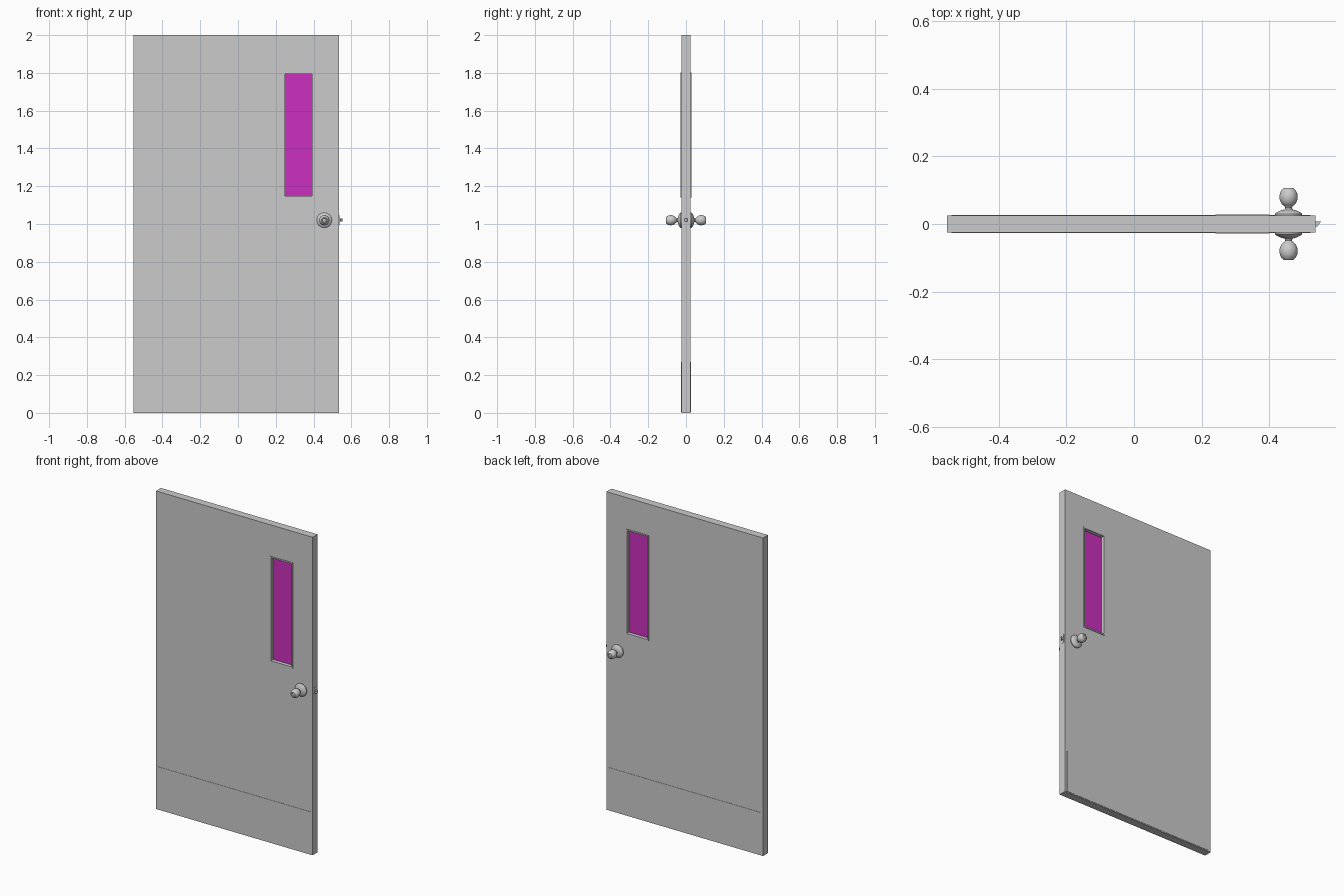
import bpy, bmesh, math
from mathutils import Matrix

if "Cube" in bpy.data.objects:
    bpy.data.objects.remove(bpy.data.objects["Cube"])

X0, X1 = -0.553, 0.536          # slab sides
HT = 0.0245                     # slab half thickness
FX0, FX1, FZ0, FZ1 = 0.241, 0.400, 1.14, 1.803   # window frame outside
RIM = 0.008
KX, KZ = 0.457, 1.02            # knob axis


def finish(name, bm):
    bmesh.ops.recalc_face_normals(bm, faces=bm.faces)
    me = bpy.data.meshes.new(name)
    bm.to_mesh(me)
    bm.free()
    ob = bpy.data.objects.new(name, me)
    bpy.context.collection.objects.link(ob)
    return ob


def box(name, x0, x1, y0, y1, z0, z1):
    bm = bmesh.new()
    m = Matrix.Translation(((x0 + x1) / 2, (y0 + y1) / 2, (z0 + z1) / 2))
    bmesh.ops.create_cube(bm, size=1, matrix=m @ Matrix.Diagonal((x1 - x0, y1 - y0, z1 - z0, 1)))
    return finish(name, bm)


def ring(name, outer, inner, hy):
    """Rectangular slab with a rectangular opening through it along y."""
    bm = bmesh.new()
    loops = []
    for (a, b, c, d) in (outer, inner):
        for y in (-hy, hy):
            loops.append([bm.verts.new((x, y, z)) for x, z in ((a, c), (b, c), (b, d), (a, d))])
    of, ob_, inf, inb = loops
    for p, q in ((of, ob_), (ob_, inb), (inb, inf), (inf, of)):
        for i in range(4):
            j = (i + 1) % 4
            bm.faces.new((p[i], p[j], q[j], q[i]))
    return finish(name, bm)


def lathe(name, profile, side, steps=32):
    """Turn (radius, distance) points about the knob axis."""
    bm = bmesh.new()
    vs = [bm.verts.new((KX + r, side * d, KZ)) for r, d in profile]
    es = [bm.edges.new(p) for p in zip(vs, vs[1:])]
    bmesh.ops.spin(bm, geom=vs + es, cent=(KX, 0, KZ), axis=(0, 1, 0),
                   angle=2 * math.pi, steps=steps)
    bmesh.ops.remove_doubles(bm, verts=bm.verts, dist=1e-5)
    ob = finish(name, bm)
    bpy.ops.object.select_all(action='DESELECT')
    ob.select_set(True)
    bpy.context.view_layer.objects.active = ob
    bpy.ops.object.shade_smooth_by_angle(angle=math.radians(35))
    return ob


# Door slab with window opening
opening = (FX0 + RIM, FX1 - RIM, FZ0 + RIM, FZ1 - RIM)
ring("door_slab", (X0, X1, 0, 2), opening, HT)

# Window frame standing slightly proud on both faces, and glass pane
ring("window_frame", (FX0, FX1, FZ0, FZ1), opening, 0.0285)
glass = box("window_glass", opening[0], opening[1], -0.006, 0.006, opening[2], opening[3])
mat = bpy.data.materials.new("magenta_glass")
mat.diffuse_color = (0.6, 0.03, 0.52, 1)
mat.use_nodes = True
mat.node_tree.nodes["Principled BSDF"].inputs["Base Color"].default_value = mat.diffuse_color
glass.data.materials.append(mat)

# Turned profiles for the rose and knob
rose = [(0, 0.022), (0.040, 0.022), (0.040, 0.030), (0.036, 0.034),
        (0.026, 0.039), (0.016, 0.042), (0, 0.042)]
knob = [(0, 0.040), (0.016, 0.041), (0.011, 0.045), (0.010, 0.049), (0.012, 0.053),
        (0.017, 0.056), (0.022, 0.062), (0.026, 0.071), (0.027, 0.081), (0.0255, 0.091),
        (0.021, 0.100), (0.015, 0.106), (0.011, 0.106), (0.009, 0.103), (0, 0.103)]

for side, label in ((-1, "front"), (1, "back")):
    # Kick plate
    box(f"{label}_kick_plate", X0 + 0.014, X1 - 0.014,
        *sorted((side * (HT - 0.003), side * (HT + 0.0018))), 0.005, 0.27)
    lathe(f"{label}_knob_rose", rose, side)
    lathe(f"{label}_knob", knob, side)

# Latch plate and bevelled latch bolt on the closing edge
box("latch_plate", X1 - 0.004, X1 + 0.001, -0.012, 0.012, KZ - 0.028, KZ + 0.028)
bm = bmesh.new()
pts = ((X1 - 0.006, 0.007), (0.553, 0.007), (0.541, -0.008), (X1 - 0.006, -0.008))
lo = [bm.verts.new((x, y, KZ - 0.008)) for x, y in pts]
up = bmesh.ops.extrude_face_region(bm, geom=[bm.faces.new(lo)])["geom"]
bmesh.ops.translate(bm, vec=(0, 0, 0.016), verts=[g for g in up if isinstance(g, bmesh.types.BMVert)])
finish("latch_bolt", bm)
